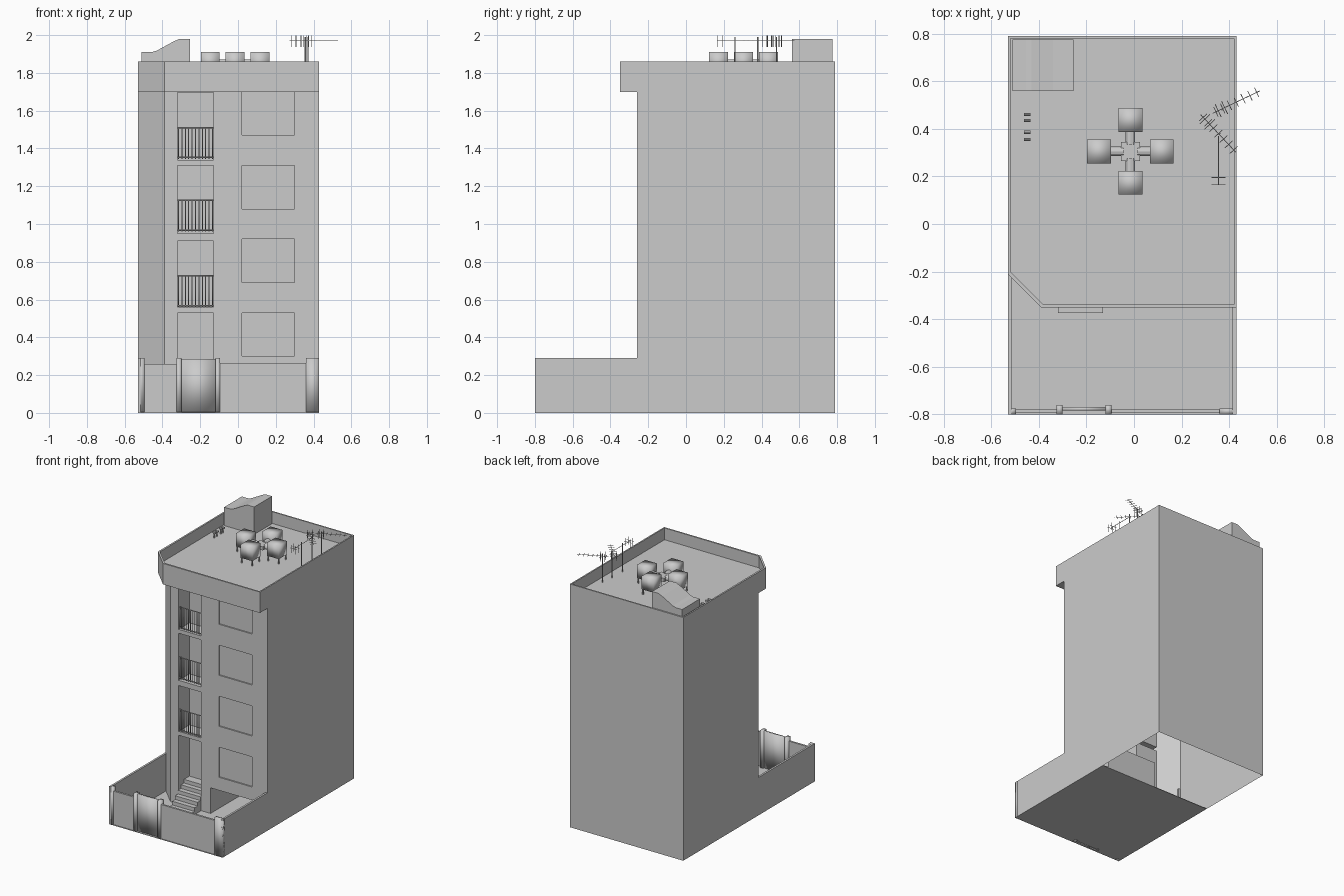
import bpy, bmesh, math
from mathutils import Vector, Matrix

cube = bpy.data.objects.get("Cube")
if cube:
    bpy.data.objects.remove(cube)

grey = bpy.data.materials.new("plain_grey")
grey.use_nodes = True
GREY = (0.6, 0.6, 0.6, 1)
grey.diffuse_color = GREY
grey.node_tree.nodes["Principled BSDF"].inputs["Base Color"].default_value = GREY


def finish(name, bm, smooth=False):
    bmesh.ops.recalc_face_normals(bm, faces=bm.faces)
    for f in bm.faces:
        f.smooth = smooth
    mesh = bpy.data.meshes.new(name)
    bm.to_mesh(mesh)
    bm.free()
    mesh.materials.append(grey)
    ob = bpy.data.objects.new(name, mesh)
    bpy.context.scene.collection.objects.link(ob)
    return ob


def add_box(bm, x0, x1, y0, y1, z0, z1):
    mid = Vector((x0 + x1, y0 + y1, z0 + z1)) / 2
    size = Matrix.Diagonal((x1 - x0, y1 - y0, z1 - z0, 1))
    bmesh.ops.create_cube(bm, size=1, matrix=Matrix.Translation(mid) @ size)


def boxes(name, items, smooth=False):
    bm = bmesh.new()
    for b in items:
        add_box(bm, *b)
    return finish(name, bm, smooth)


def add_rod(bm, a, b, r, sides=6):
    a, b = Vector(a), Vector(b)
    rot = (b - a).to_track_quat('Z', 'Y').to_matrix().to_4x4()
    bmesh.ops.create_cone(bm, cap_ends=True, segments=sides, radius1=r, radius2=r,
                          depth=(b - a).length, matrix=Matrix.Translation((a + b) / 2) @ rot)


def add_prism(bm, points, push):
    """Extrude a closed outline of 3D points; returns the moved end face."""
    face = bm.faces.new([bm.verts.new(p) for p in points])
    bm.normal_update()
    ext = bmesh.ops.extrude_face_region(bm, geom=[face], use_keep_orig=True)["geom"]
    bmesh.ops.translate(bm, vec=push, verts=[v for v in ext if isinstance(v, bmesh.types.BMVert)])
    return [f for f in ext if isinstance(f, bmesh.types.BMFace)][0]


W, E, N, S = -0.53, 0.43, 0.79, -0.8      # outer faces of the plot
FRONT, EAVE, TOP, ROOF = -0.26, 1.70, 1.86, 1.77
BAY = (-0.32, -0.13)                      # balcony bay


def outline(front, z):
    return [(W, N, z), (W, front + 0.14, z), (W + 0.14, front, z), (E, front, z), (E, N, z)]


# Main block with balcony cells, entrance, windows and garage cut out
bm = bmesh.new()
add_prism(bm, outline(FRONT, 0), (0, 0, EAVE))
body = finish("main_block", bm)
cuts = [(*BAY, -0.4, -0.13, z, z + h) for z, h in
        ((-0.1, 0.63), (0.56, 0.35), (0.95, 0.36), (1.34, 0.355))]
cuts += [(0.02, 0.30, -0.4, FRONT + 0.01, 0.30 + 0.39 * i, 0.53 + 0.39 * i) for i in range(4)]
cuts.append((-0.05, 0.38, -0.4, 0.17, -0.1, 0.20))
cutter = boxes("opening_cutter", cuts)
cutter.hide_render = True
mod = body.modifiers.new("openings", 'BOOLEAN')
mod.operation, mod.solver, mod.object = 'DIFFERENCE', 'EXACT', cutter
bpy.context.view_layer.objects.active = body
bpy.ops.object.modifier_apply(modifier=mod.name)
bpy.data.objects.remove(cutter)

# The block is an open shell underneath
bm = bmesh.new()
bm.from_mesh(body.data)
under = [f for f in bm.faces if f.normal.z < -0.9 and f.calc_center_median().z < 0.01]
bmesh.ops.delete(bm, geom=under, context='FACES')
bm.to_mesh(body.data)
bm.free()

# Overhanging parapet with sunken roof deck
bm = bmesh.new()
top = add_prism(bm, outline(-0.35, EAVE), (0, 0, TOP - EAVE))
bm.normal_update()
bmesh.ops.recalc_face_normals(bm, faces=bm.faces)
bmesh.ops.inset_individual(bm, faces=[top], thickness=0.015)
deck = bmesh.ops.extrude_face_region(bm, geom=[top])["geom"]
bmesh.ops.translate(bm, vec=(0, 0, ROOF - TOP),
                    verts=[v for v in deck if isinstance(v, bmesh.types.BMVert)])
if top.is_valid:
    bmesh.ops.delete(bm, geom=[top], context='FACES_ONLY')
finish("roof_parapet", bm)

# Balcony railings
bm = bmesh.new()
for z in (0.56, 0.96, 1.345):
    y = FRONT + 0.008
    for h in (0.008, 0.165):
        add_rod(bm, (BAY[0], y, z + h), (BAY[1], y, z + h), 0.004)
    for i in range(11):
        x = BAY[0] + 0.005 + i * 0.018
        add_rod(bm, (x, y, z), (x, y, z + 0.165), 0.003)
finish("balcony_railings", bm, True)

# Entrance stairs
STEPS = 6
boxes("entrance_stairs", [(*BAY, -0.375 + 0.036 * i, -0.13, 0.028 * i, 0.028 * (i + 1))
                          for i in range(STEPS)])

# Courtyard ground, walls, pillars and gate
boxes("courtyard_ground", [(W, E, S, 0.17, 0, 0.004)])
boxes("courtyard_side_walls", [(W, W + 0.015, S, -0.12, 0, 0.29),
                               (E - 0.015, E, S, FRONT, 0, 0.29)])
boxes("courtyard_front_walls", [(-0.50, -0.31, S + 0.005, S + 0.02, 0, 0.26),
                                (-0.11, 0.37, S + 0.005, S + 0.02, 0, 0.265)])
boxes("wall_pillars", [(W, -0.495, S, S + 0.025, 0, 0.29), (0.36, E, S, S + 0.025, 0, 0.29),
                       (-0.325, -0.30, S, S + 0.04, 0, 0.29),
                       (-0.12, -0.095, S, S + 0.04, 0, 0.29)], True)
boxes("entrance_gate", [(-0.30, -0.12, S + 0.015, S + 0.03, 0, 0.285)], True)

# Stairhead with sloping roof
bm = bmesh.new()
profile = [(-0.51, ROOF), (-0.51, 1.91), (-0.455, 1.91), (-0.43, 1.918), (-0.34, 1.967),
           (-0.31, 1.98), (-0.255, 1.98), (-0.255, ROOF)]
add_prism(bm, [(x, 0.56, z) for x, z in profile], (0, 0.215, 0))
finish("stairhead", bm)

# Four water tanks on legs around a pipe hub
HUB = Vector((-0.015, 0.305, 0))
tanks, legs, pipes = [], [], bmesh.new()
for i in range(4):
    d = Vector((round(math.cos(i * math.pi / 2)), round(math.sin(i * math.pi / 2)), 0))
    c = HUB + d * 0.132
    tanks.append((c.x - 0.05, c.x + 0.05, c.y - 0.05, c.y + 0.05, 1.81, 1.91))
    for sx in (-0.043, 0.043):
        for sy in (-0.043, 0.043):
            x, y = c.x + sx, c.y + sy
            legs.append((x - 0.004, x + 0.004, y - 0.004, y + 0.004, ROOF, 1.815))
    z = Vector((0, 0, 1.85))
    add_rod(pipes, HUB + z + d * 0.03, c + z, 0.02, 12)
boxes("water_tanks", tanks, True)
boxes("tank_legs", legs)
add_box(pipes, HUB.x - 0.04, HUB.x + 0.04, HUB.y - 0.04, HUB.y + 0.04, 1.835, 1.862)
finish("tank_pipes", pipes)

# Roof aerials: mast, boom and crossed elements
bm = bmesh.new()
R = 0.0018
aerials = [((0.37, 0.48), (0.33, 0.465), (0.53, 0.56), 7),
           ((0.36, 0.38), (0.28, 0.46), (0.43, 0.30), 7),
           ((0.355, 0.26), (0.355, 0.37), (0.355, 0.165), 0)]
for mast, start, end, count in aerials:
    z = Vector((0, 0, 1.973))
    a, b = Vector((*start, 0)) + z, Vector((*end, 0)) + z
    add_rod(bm, (*mast, ROOF), (*mast, 1.99), 0.003)
    add_rod(bm, a, b, R)
    along = (b - a).normalized()
    side = Vector((-along.y, along.x, 0))
    for i in range(count):
        p = a.lerp(b, (i + 0.5) / count)
        add_rod(bm, p - side * 0.022, p + side * 0.022, R)
    # reflector frame at one end of the boom
    tip = b if count == 0 else a.lerp(b, 0.12)
    for step in (0, 0.03):
        p = tip - along * step if count == 0 else tip + along * step
        add_rod(bm, p - side * 0.03, p + side * 0.03, R)
        for s in (-0.018, 0.018):
            q = p + side * s
            add_rod(bm, q - Vector((0, 0, 0.035)), q + Vector((0, 0, 0.025)), R)
finish("roof_aerials", bm)

# Small roof vents
bm = bmesh.new()
for y in (0.355, 0.385, 0.435, 0.46):
    add_rod(bm, (-0.45, y, ROOF), (-0.45, y, ROOF + 0.04), 0.006, 8)
    add_rod(bm, (-0.462, y, ROOF + 0.04), (-0.436, y, ROOF + 0.04), 0.007, 8)
finish("roof_vents", bm)
